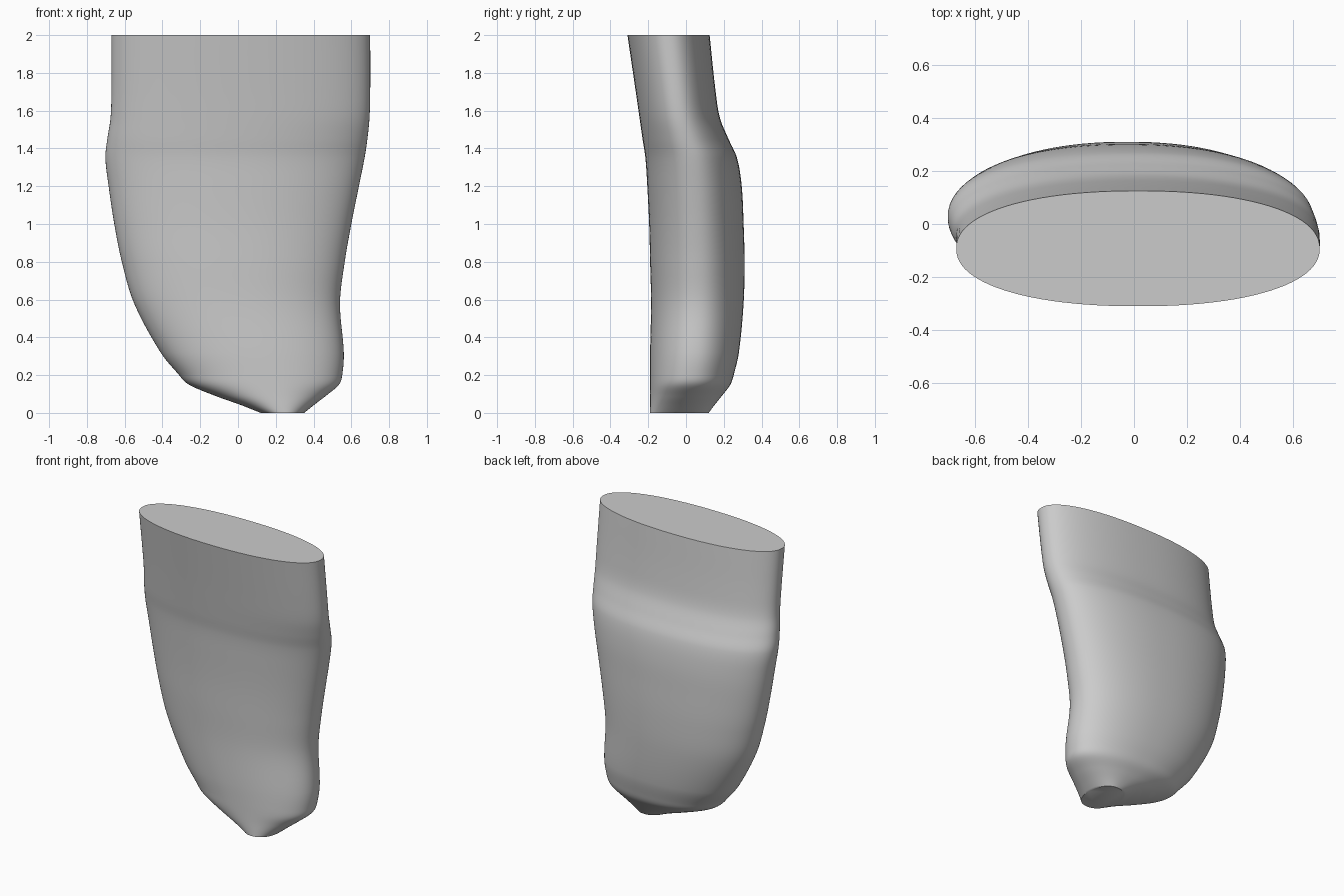
import bpy, bmesh, math

cube = bpy.data.objects.get("Cube")
if cube:
    bpy.data.objects.remove(cube)

# Cross sections: height, right edge, left edge, front edge, back edge
SECTIONS = [
    (0.00, 0.12, 0.35, -0.19, 0.12),
    (0.04, 0.02, 0.40, -0.19, 0.15),
    (0.09, -0.12, 0.465, -0.19, 0.19),
    (0.15, -0.26, 0.535, -0.19, 0.235),
    (0.21, -0.32, 0.553, -0.19, 0.255),
    (0.32, -0.41, 0.56, -0.19, 0.28),
    (0.58, -0.55, 0.54, -0.185, 0.305),
    (0.80, -0.615, 0.565, -0.19, 0.31),
    (1.00, -0.655, 0.60, -0.195, 0.305),
    (1.20, -0.685, 0.64, -0.205, 0.295),
    (1.35, -0.702, 0.67, -0.215, 0.27),
    (1.45, -0.692, 0.685, -0.23, 0.225),
    (1.56, -0.675, 0.696, -0.246, 0.18),
    (1.70, -0.67, 0.70, -0.266, 0.157),
    (2.00, -0.67, 0.70, -0.31, 0.125),
]
SIDES, STEPS, POWER = 96, 6, 2.2


def slope(i, k):
    a, b = SECTIONS[max(i - 1, 0)], SECTIONS[min(i + 1, len(SECTIONS) - 1)]
    return (b[k] - a[k]) / (b[0] - a[0])


def blend(i, t):
    """Smooth section between two neighbouring key sections."""
    a, b = SECTIONS[i], SECTIONS[i + 1]
    h = b[0] - a[0]
    s = t * t * (3 - 2 * t)
    out = [a[0] + h * t]
    for k in range(1, len(a)):
        out.append(a[k] + (b[k] - a[k]) * s
                   + h * slope(i, k) * t * (1 - t) ** 2
                   - h * slope(i + 1, k) * t * t * (1 - t))
    return out


def ring(bm, section):
    """Rounded oval fitted to the section's four edges."""
    z, x0, x1, y0, y1 = section
    verts = []
    for j in range(SIDES):
        a = 2 * math.pi * j / SIDES
        c, s = math.cos(a), math.sin(a)
        u = math.copysign(abs(c) ** (2 / POWER), c)
        v = math.copysign(abs(s) ** (2 / POWER), s)
        verts.append(bm.verts.new(((x0 + x1 + (x1 - x0) * u) / 2,
                                   (y0 + y1 + (y1 - y0) * v) / 2, z)))
    return verts


# Lofted body with flat end caps
bm = bmesh.new()
rings = [ring(bm, blend(i, s / STEPS))
         for i in range(len(SECTIONS) - 1) for s in range(STEPS)]
rings.append(ring(bm, SECTIONS[-1]))
for low, high in zip(rings, rings[1:]):
    for j in range(SIDES):
        k = (j + 1) % SIDES
        bm.faces.new((low[j], low[k], high[k], high[j]))
bm.faces.new(rings[0][::-1])
bm.faces.new(rings[-1])

mesh = bpy.data.meshes.new("tapered_body")
bm.to_mesh(mesh)
bm.free()
body = bpy.data.objects.new("tapered_body", mesh)
bpy.context.collection.objects.link(body)

# Single grey colour
grey = bpy.data.materials.new("plain_grey")
grey.use_nodes = True
grey.diffuse_color = (0.6, 0.6, 0.6, 1)
grey.node_tree.nodes["Principled BSDF"].inputs["Base Color"].default_value = (0.6, 0.6, 0.6, 1)
mesh.materials.append(grey)

# Smooth sides, crisp cap rims
bpy.ops.object.select_all(action="DESELECT")
body.select_set(True)
bpy.context.view_layer.objects.active = body
bpy.ops.object.shade_smooth_by_angle(angle=math.radians(40))
